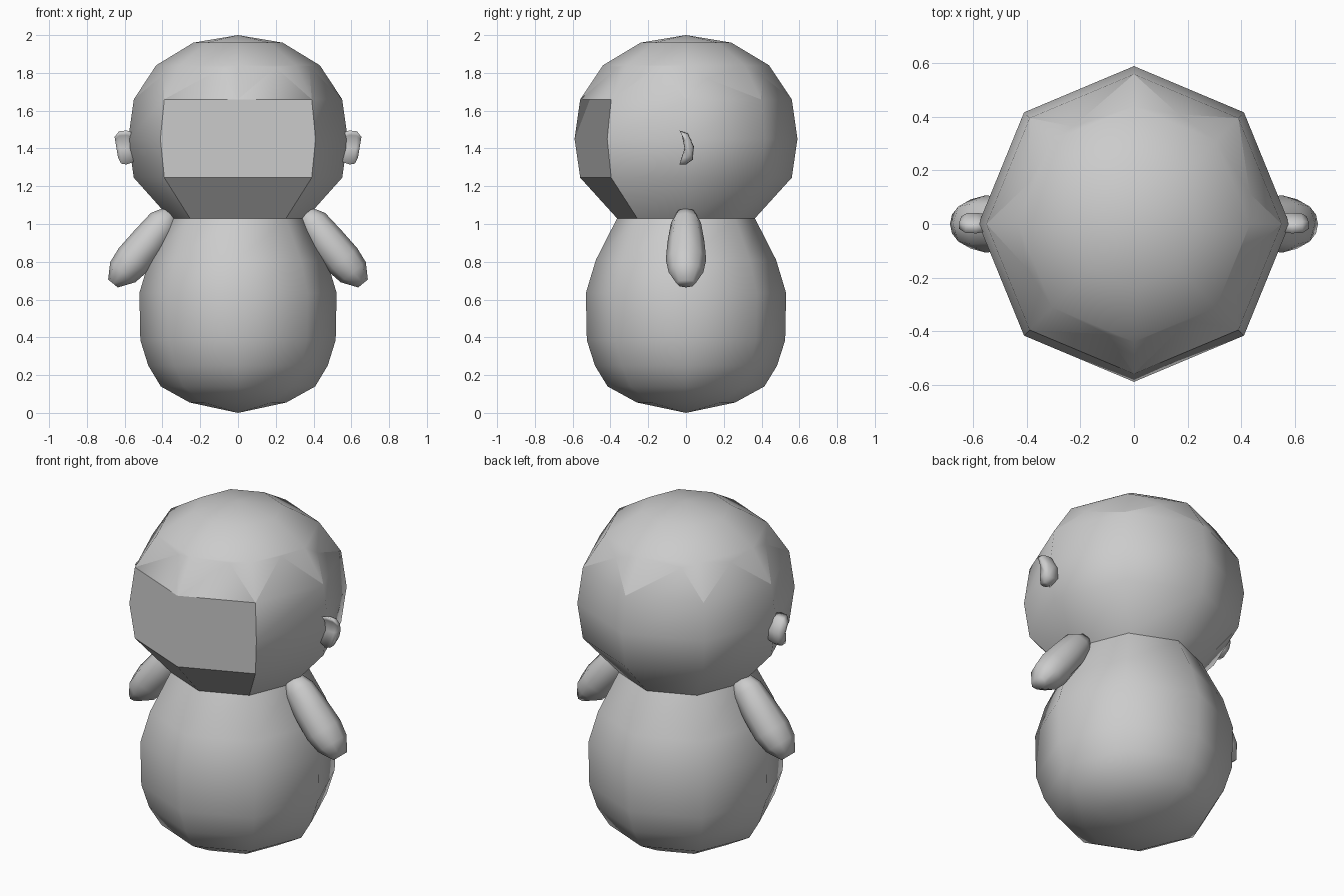
import bpy, bmesh, math
from mathutils import Vector

cube = bpy.data.objects.get("Cube")
if cube:
    bpy.data.objects.remove(cube)

SIDES = 8
X_SCALE = 0.985

grey = bpy.data.materials.new("plain grey")
grey.diffuse_color = (0.6, 0.6, 0.6, 1)
grey.use_nodes = True
bsdf = grey.node_tree.nodes["Principled BSDF"]
bsdf.inputs["Base Color"].default_value = (0.6, 0.6, 0.6, 1)
bsdf.inputs["Roughness"].default_value = 0.8


def make_object(name, faces, recalc=True):
    """Build a smooth object from faces given as lists of points, welding shared corners."""
    bm = bmesh.new()
    for face in faces:
        bm.faces.new([bm.verts.new(p) for p in face])
    bmesh.ops.remove_doubles(bm, verts=bm.verts, dist=0.0005)
    if recalc:
        bmesh.ops.recalc_face_normals(bm, faces=bm.faces)
    for f in bm.faces:
        f.smooth = True
    mesh = bpy.data.meshes.new(name)
    bm.to_mesh(mesh)
    bm.free()
    mesh.materials.append(grey)
    obj = bpy.data.objects.new(name, mesh)
    bpy.context.collection.objects.link(obj)
    return obj


def corner(r, z, k):
    a = math.tau * k / SIDES
    return Vector((X_SCALE * r * math.cos(a), r * math.sin(a), z))


def band(low, high, k):
    """One wall face of an eight-sided turned shape; a zero radius gives a triangle."""
    pts = [corner(*low, k), corner(*low, k + 1), corner(*high, k + 1), corner(*high, k)]
    if low[0] == 0:
        pts.pop(1)
    elif high[0] == 0:
        pts.pop(2)
    return pts


def loft(rings):
    """Skin a list of equal rings and close both ends."""
    n = len(rings[0])
    faces = [[a[i], a[(i + 1) % n], b[(i + 1) % n], b[i]]
             for a, b in zip(rings, rings[1:]) for i in range(n)]
    return faces + [rings[0][::-1], rings[-1]]


# Body
body = [(0, 0.0), (0.26, 0.055), (0.415, 0.14), (0.482, 0.25), (0.525, 0.385),
        (0.53, 0.635), (0.477, 0.81), (0.365, 1.03)]
make_object("body", [band(a, b, k) for a, b in zip(body, body[1:]) for k in range(SIDES)])

# Head walls, with the two front sectors set apart as the face
head = [(0.365, 1.03), (0.56, 1.245), (0.59, 1.45), (0.56, 1.66)]
FACE_SECTORS = (5, 6)
head_faces, face_faces = [], []
for a, b in zip(head, head[1:]):
    for k in range(SIDES):
        (face_faces if k in FACE_SECTORS else head_faces).append(band(a, b, k))

# Zigzag hairline: one notch per sector, as (position along the sector, height)
notches = [(0.33, 1.77), (0.50, 1.78), (0.71, 1.81), (0.54, 1.805),
           (0.50, 1.79), (0.69, 1.82), (0.64, 1.83), (0.54, 1.835)]
tip, crown = (0.56, 1.66), (0.44, 1.84)
hair_faces = []
for k, (t, z) in enumerate(notches):
    f = (z - tip[1]) / (crown[1] - tip[1])
    r = tip[0] + f * (crown[0] - tip[0])
    notch = corner(r, z, k).lerp(corner(r, z, k + 1), t)
    t0, t1, c0, c1 = corner(*tip, k), corner(*tip, k + 1), corner(*crown, k), corner(*crown, k + 1)
    head_faces.append([t0, t1, notch])
    hair_faces += [[t0, notch, c0], [notch, c1, c0], [notch, t1, c1]]
    hair_faces += [band(crown, (0.24, 1.96), k), band((0.24, 1.96), (0, 2.0), k)]

make_object("head", head_faces, recalc=False)
make_object("hair", hair_faces, recalc=False)

# Face: each half shares one forward normal, so it shades as a flat panel with a chin crease
face = make_object("face", face_faces, recalc=False)
normals = [None] * len(face.data.loops)
for poly in face.data.polygons:
    chin = poly.center.z < 1.245
    n = Vector((0, -0.74, -0.67)) if chin else Vector((0, -1, 0))
    for li in poly.loop_indices:
        normals[li] = n.normalized()
face.data.normals_split_custom_set(normals)

# Arms: (centre x, centre z, half thickness, half depth)
arm = [(0.35, 1.06, 0.045, 0.05), (0.395, 1.005, 0.085, 0.08), (0.475, 0.905, 0.095, 0.098),
       (0.555, 0.81, 0.098, 0.107), (0.61, 0.745, 0.085, 0.092), (0.662, 0.685, 0.033, 0.05)]
across = Vector((0.78, 0, 0.63))

# Ears: crescent outline in y and z, open toward the front
ear = [(-0.035, 1.495), (0.01, 1.48), (0.042, 1.41), (0.036, 1.34), (0.0, 1.315),
       (-0.035, 1.315), (-0.008, 1.40), (-0.022, 1.47)]
ear_mid = (0.008, 1.41)

for side, label in ((1, "left"), (-1, "right")):
    rings = []
    for x, z, half, depth in arm:
        ring = []
        for i in range(SIDES):
            a = math.tau * i / SIDES
            p = Vector((x, 0, z)) + across * half * math.cos(a)
            p.y = depth * math.sin(a)
            p.x *= side
            ring.append(p)
        rings.append(ring)
    make_object(label + "_arm", loft(rings))

    rings = []
    for x, scale, lean in ((0.54, 0.8, 0), (0.59, 1.0, 0), (0.625, 0.95, 0.06), (0.645, 0.6, 0.1)):
        rings.append([Vector((side * (x + lean * (z - 1.41)),
                              ear_mid[0] + (y - ear_mid[0]) * scale,
                              ear_mid[1] + (z - ear_mid[1]) * scale)) for y, z in ear])
    make_object(label + "_ear", loft(rings))
